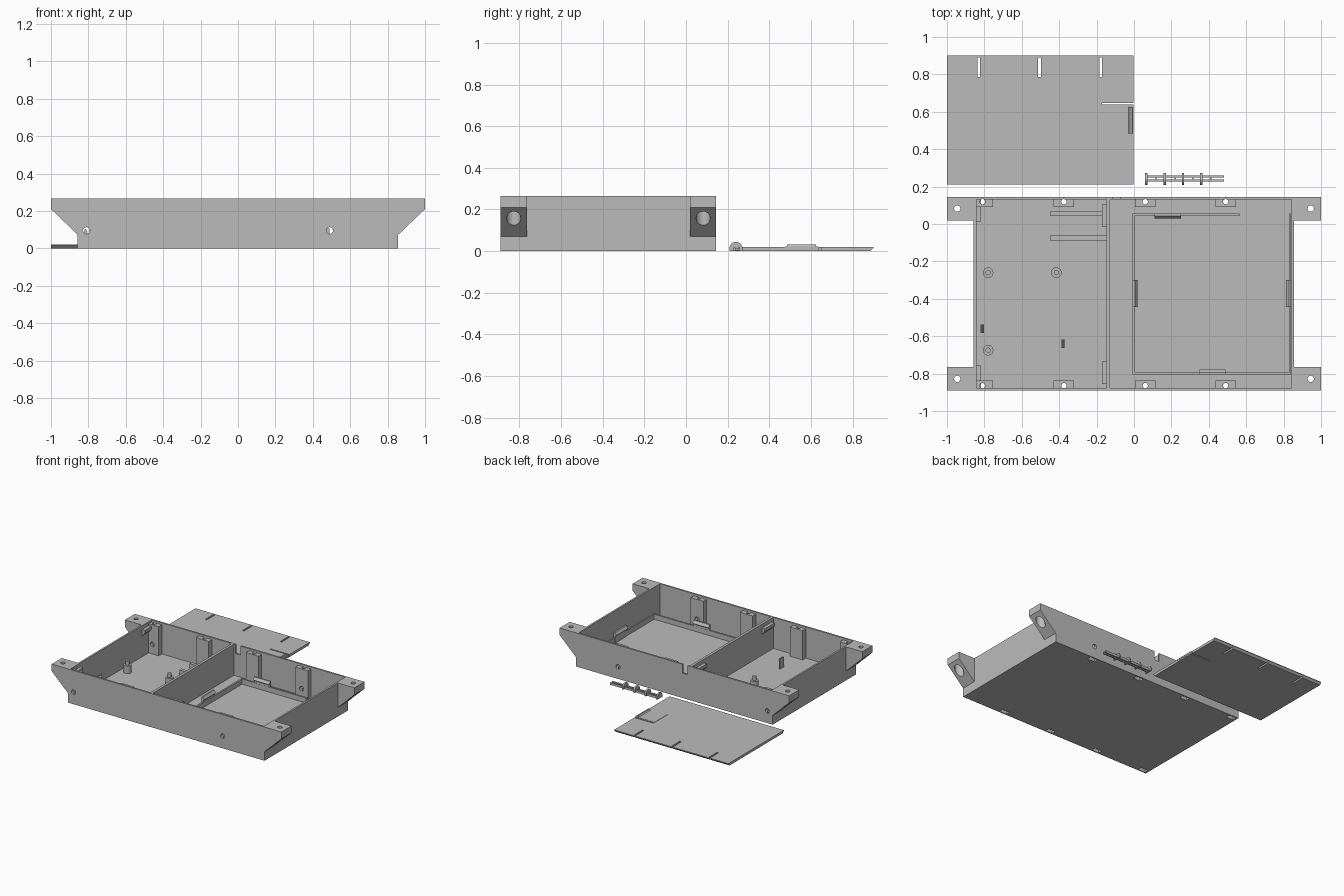
import bpy, bmesh, math
from mathutils import Matrix, Vector

old = bpy.data.objects.get("Cube")
if old:
    bpy.data.objects.remove(old)

grey = bpy.data.materials.new("plain grey")
grey.use_nodes = True
colour = (0.5, 0.5, 0.5, 1)
grey.diffuse_color = colour
grey.node_tree.nodes["Principled BSDF"].inputs["Base Color"].default_value = colour


def box(bm, x0, x1, y0, y1, z0, z1):
    size = Matrix.Diagonal((x1 - x0, y1 - y0, z1 - z0, 1))
    centre = Matrix.Translation(((x0 + x1) / 2, (y0 + y1) / 2, (z0 + z1) / 2))
    bmesh.ops.create_cube(bm, size=1, matrix=centre @ size)


def rod(bm, centre, radius, length, axis="Z", sides=24, top=None):
    turn = {"X": Matrix.Rotation(math.pi / 2, 4, "Y"),
            "Y": Matrix.Rotation(math.pi / 2, 4, "X"), "Z": Matrix()}[axis]
    bmesh.ops.create_cone(bm, cap_ends=True, segments=sides, radius1=radius,
                          radius2=radius if top is None else top, depth=length,
                          matrix=Matrix.Translation(centre) @ turn)


def prism(bm, points, step):
    face = bm.faces.new([bm.verts.new(p) for p in points])
    out = bmesh.ops.extrude_face_region(bm, geom=[face])["geom"]
    moved = [v for v in out if isinstance(v, bmesh.types.BMVert)]
    bmesh.ops.translate(bm, verts=moved, vec=Vector(step))
    bmesh.ops.recalc_face_normals(bm, faces=bm.faces[:])


def finish(bm, name, cutters=(), hidden=False):
    mesh = bpy.data.meshes.new(name)
    bm.to_mesh(mesh)
    bm.free()
    ob = bpy.data.objects.new(name, mesh)
    bpy.context.collection.objects.link(ob)
    mesh.materials.append(grey)
    if hidden:
        ob.hide_render = True
        ob.hide_viewport = True
        ob.display_type = "WIRE"
    for c in cutters:
        m = ob.modifiers.new("cut", "BOOLEAN")
        m.operation = "DIFFERENCE"
        m.solver = "EXACT"
        m.object = c
    return ob


# Main dimensions
X0, X1, Y0, Y1, TOP = -0.857, 0.855, -0.89, 0.145, 0.265
FLOOR, WALL = 0.02, 0.014
MID = (Y0 + Y1) / 2
screw_x = (-0.81, -0.375, 0.06, 0.49)
screw_y = (Y0 + 0.026, Y1 - 0.026)

# Cutters: rooms, vertical screws, nut pockets, side holes
bm = bmesh.new()
box(bm, X0 + WALL, -0.147, Y0 + WALL, Y1 - WALL, FLOOR, 0.4)
box(bm, -0.127, X1 - WALL, Y0 + WALL, Y1 - WALL, FLOOR, 0.4)
rooms = finish(bm, "room_cutter", hidden=True)

bm = bmesh.new()
for x in screw_x:
    for y in screw_y:
        rod(bm, (x, y, 0.15), 0.014, 0.5)
screws = finish(bm, "screw_cutter", hidden=True)

bm = bmesh.new()
for x in screw_x:
    for y in screw_y:
        box(bm, x - 0.032, x + 0.032, y - 0.017, y + 0.017, -0.1, 0.025)
pockets = finish(bm, "nut_pocket_cutter", hidden=True)

bm = bmesh.new()
for x in (-0.81, 0.49):
    rod(bm, (x, MID, 0.095), 0.018, 1.4, "Y")
side_holes = finish(bm, "side_hole_cutter", hidden=True)

bm = bmesh.new()
box(bm, -0.115, -0.072, Y1 - 0.04, Y1 + 0.1, 0.195, 0.4)
notch = finish(bm, "cable_notch_cutter", hidden=True)

# Tray with two rooms
bm = bmesh.new()
box(bm, X0, X1, Y0, Y1, 0, TOP)
finish(bm, "tray", (rooms, screws, pockets, side_holes, notch))

# Screw bosses along both long walls
bm = bmesh.new()
for i, x in enumerate(screw_x):
    a = X0 + WALL if i == 0 else x - 0.055
    box(bm, a, x + 0.055, Y0 + WALL, Y0 + 0.053, FLOOR, TOP - 0.015)
    box(bm, a, x + 0.055, Y1 - 0.053, Y1 - WALL, FLOOR, TOP - 0.015)
finish(bm, "screw_bosses", (screws, pockets, side_holes))

# Corner mounting ears with counterbored holes
for side, label in ((-1, "right"), (1, "left")):
    for y0, end in ((Y0, "front"), (Y1 - 0.125, "back")):
        cy = y0 + 0.0625
        cuts = []
        for r, z1 in ((0.017, 0.4), (0.034, 0.23)):
            bm = bmesh.new()
            rod(bm, (side * 0.945, cy, z1 / 2), r, z1)
            cuts.append(finish(bm, "ear_hole_cutter", hidden=True))
        bm = bmesh.new()
        profile = [(0.854, TOP), (1, TOP), (1, 0.21), (0.854, 0.07)]
        prism(bm, [(side * x, y0, z) for x, z in profile], (0, 0.125, 0))
        finish(bm, f"{end}_{label}_ear", cuts)

# Lid ledges at the corners of the narrow room
bm = bmesh.new()
for x, s, ya, yb in ((X0 + WALL, 1, Y0 + WALL, Y1 - WALL), (-0.147, -1, -0.855, 0.105)):
    for y0, y1 in ((ya, ya + 0.12), (yb - 0.12, yb)):
        ledge = [(0, 0.185), (0.024, 0.21), (0.024, 0.235), (0, 0.235)]
        prism(bm, [(x + s * d, y0, z) for d, z in ledge], (0, y1 - y0, 0))
finish(bm, "lid_ledges")

# Guide rails on the floor
bm = bmesh.new()
for y in (0.055, -0.075):
    box(bm, -0.45, -0.147, y - 0.013, y + 0.013, FLOOR, 0.06)
finish(bm, "guide_rails")

# Board standoffs with locating pins
bm = bmesh.new()
for x, y in ((-0.78, -0.26), (-0.415, -0.26), (-0.78, -0.675)):
    rod(bm, (x, y, 0.05), 0.028, 0.06)
    rod(bm, (x, y, 0.09), 0.014, 0.04)
finish(bm, "standoffs")

# Snap hooks
bm = bmesh.new()
for x, y in ((-0.815, -0.56), (-0.383, -0.64)):
    box(bm, x - 0.005, x + 0.005, y - 0.022, y + 0.022, FLOOR, 0.1)
    hook = [(0, 0.08), (0.012, 0.085), (0, 0.105)]
    prism(bm, [(x + d, y - 0.022, z) for d, z in hook], (0, 0.044, 0))
finish(bm, "snap_hooks")

# Low retaining frame in the wide room
FA, FB, FC, FD, FH = -0.007, 0.84, -0.805, 0.055, 0.06
bm = bmesh.new()
box(bm, FA, FA + 0.013, FC, FD, FLOOR, FH)
box(bm, FB - 0.008, FB, FC, FD, FLOOR, FH)
box(bm, FA, FB, FC, FC + 0.013, FLOOR, FH)
box(bm, FA, 0.565, FD - 0.013, FD, FLOOR, FH)
finish(bm, "retaining_frame")

# Clips on the frame
bm = bmesh.new()
for x, s in ((FA, 1), (FB, -1)):
    clip = [(0, FLOOR), (0.012, FLOOR), (0.012, 0.075), (0.026, 0.085), (0.012, 0.105), (0, 0.105)]
    prism(bm, [(x + s * d, -0.445, z) for d, z in clip], (0, 0.145, 0))
for x, y, s in ((0.42, FC, 1), (0.18, FD, -1)):
    prism(bm, [(x - 0.07, y + s * d, z) for d, z in clip], (0.14, 0, 0))
finish(bm, "frame_clips")

# Loose lid with slanted edges, vent slots and latch slit
bm = bmesh.new()
for x in (-0.83, -0.505, -0.178):
    box(bm, x - 0.007, x + 0.007, 0.787, 0.89, -0.1, 0.1)
box(bm, -0.17, 0.1, 0.638, 0.648, -0.1, 0.1)
slots = finish(bm, "lid_slot_cutter", hidden=True)
bm = bmesh.new()
edge = [(0.225, 0), (0.885, 0), (0.9, 0.015), (0.9, 0.02), (0.21, 0.02), (0.21, 0.015)]
prism(bm, [(-1, y, z) for y, z in edge], (0.996, 0, 0))
finish(bm, "lid", (slots,))

# Latch tab and its catch
bm = bmesh.new()
box(bm, -0.17, -0.002, 0.475, 0.635, 0.01, 0.022)
catch = [(-0.03, 0.02), (-0.008, 0.02), (-0.012, 0.032), (-0.022, 0.032)]
prism(bm, [(x, 0.485, z) for x, z in catch], (0, 0.14, 0))
finish(bm, "latch_tab")

# Loose button strip: two rails, collars and small pins
bm = bmesh.new()
for y in (0.232, 0.254):
    box(bm, 0.065, 0.48, y - 0.005, y + 0.005, 0, 0.018)
for x in (0.12, 0.22, 0.315, 0.41):
    box(bm, x - 0.004, x + 0.004, 0.232, 0.254, 0.003, 0.013)
for x in (0.065, 0.165, 0.262, 0.36):
    arc = [math.pi * i / 12 for i in range(13)]
    outline = [(x - 0.006, 0.272, 0), (x - 0.006, 0.208, 0)]
    outline += [(x - 0.006, 0.24 - 0.032 * math.cos(a), 0.012 + 0.032 * math.sin(a)) for a in arc]
    prism(bm, outline, (0.012, 0, 0))
finish(bm, "button_strip")
